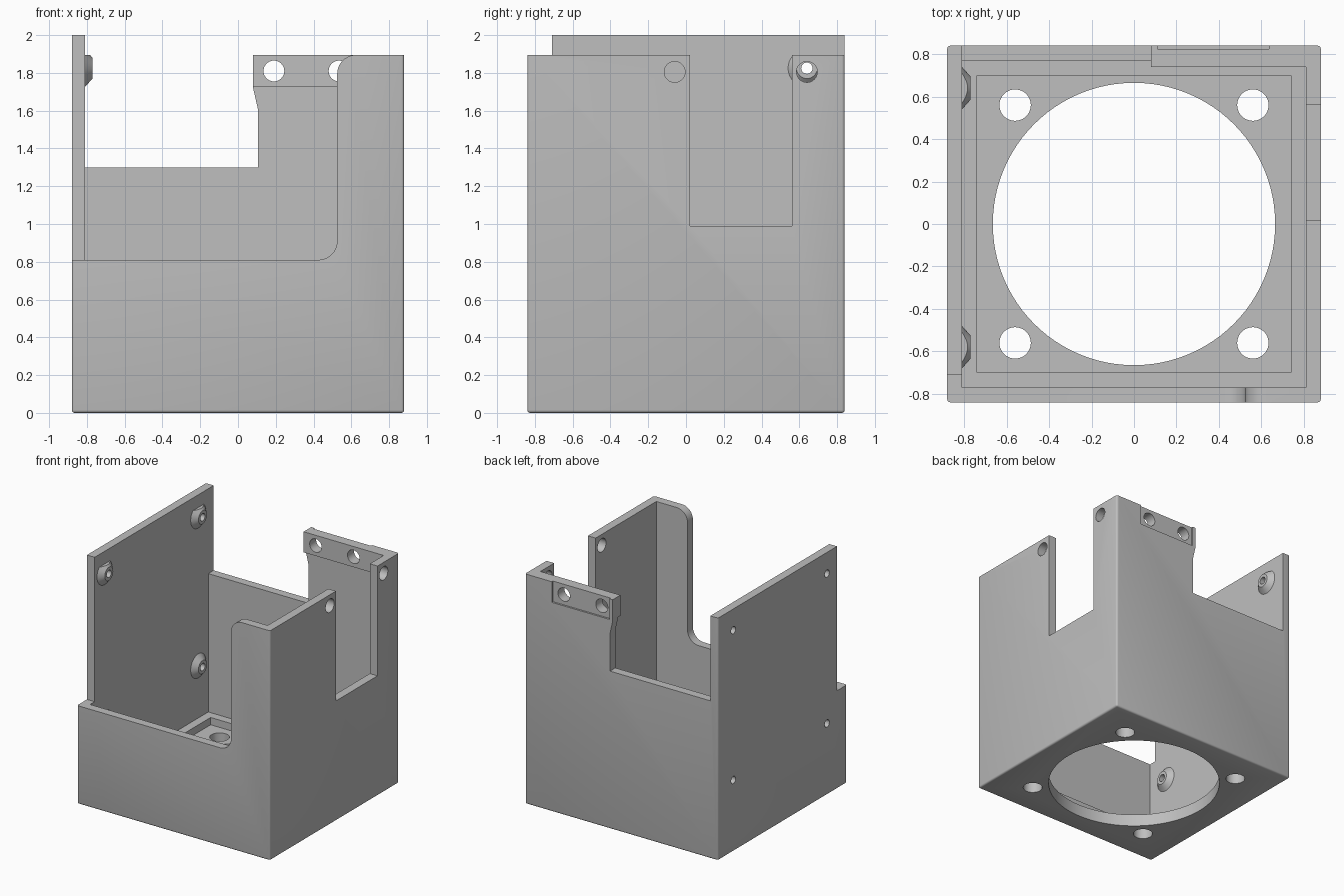
import bpy, bmesh, math
from mathutils import Vector, Matrix

if "Cube" in bpy.data.objects:
    bpy.data.objects.remove(bpy.data.objects["Cube"])

W, D, TOP = 0.88, 0.84, 1.895     # half width, half depth, main rim height
IX, IY = 0.81, 0.77               # inner half sizes

grey = bpy.data.materials.new("plain_grey")
grey.use_nodes = True
colour = (0.52, 0.52, 0.52, 1)
grey.diffuse_color = colour
grey.node_tree.nodes["Principled BSDF"].inputs["Base Color"].default_value = colour


def to_object(name, bm):
    bmesh.ops.recalc_face_normals(bm, faces=bm.faces)
    mesh = bpy.data.meshes.new(name)
    bm.to_mesh(mesh)
    bm.free()
    mesh.materials.append(grey)
    ob = bpy.data.objects.new(name, mesh)
    bpy.context.collection.objects.link(ob)
    return ob


def box(name, lo, hi, bevel=0):
    bm = bmesh.new()
    bmesh.ops.create_cube(bm, size=1)
    lo, hi = Vector(lo), Vector(hi)
    for v in bm.verts:
        v.co = (lo + hi) / 2 + v.co * (hi - lo)
    if bevel:
        bmesh.ops.bevel(bm, geom=bm.edges[:], offset=bevel, segments=3,
                        profile=0.5, affect='EDGES')
    return to_object(name, bm)


def prism(name, points, axis, start, end):
    """Extrude a closed profile (x,z) or (y,z) along axis y or x."""
    place = (lambda a, b: (a, start, b)) if axis == 'Y' else (lambda a, b: (start, a, b))
    bm = bmesh.new()
    face = bm.faces.new([bm.verts.new(place(*p)) for p in points])
    new = bmesh.ops.extrude_face_region(bm, geom=[face])["geom"]
    shift = Vector((0, end - start, 0)) if axis == 'Y' else Vector((end - start, 0, 0))
    bmesh.ops.translate(bm, vec=shift, verts=[g for g in new if isinstance(g, bmesh.types.BMVert)])
    return to_object(name, bm)


def cylinder(name, centre, axis, length, r1, r2=None, sides=40, clip=None):
    bm = bmesh.new()
    turn = {'X': Matrix.Rotation(math.pi / 2, 4, 'Y'),
            'Y': Matrix.Rotation(math.pi / 2, 4, 'X'), 'Z': Matrix()}[axis]
    bmesh.ops.create_cone(bm, cap_ends=True, segments=sides, radius1=r1,
                          radius2=r1 if r2 is None else r2, depth=length,
                          matrix=Matrix.Translation(centre) @ turn)
    if clip:
        cut = bmesh.ops.bisect_plane(bm, geom=bm.verts[:] + bm.edges[:] + bm.faces[:],
                                     plane_co=(0, 0, clip), plane_no=(0, 0, 1), clear_outer=True)
        edges = [e for e in cut["geom_cut"] if isinstance(e, bmesh.types.BMEdge)]
        bmesh.ops.edgeloop_fill(bm, edges=edges)
    return to_object(name, bm)


def arc(cx, cz, r, a0, a1, steps=10):
    angles = [math.radians(a0 + (a1 - a0) * i / steps) for i in range(steps + 1)]
    return [(cx + r * math.cos(a), cz + r * math.sin(a)) for a in angles]


def combine(tool, operation='DIFFERENCE'):
    mod = housing.modifiers.new("combine", 'BOOLEAN')
    mod.object, mod.operation, mod.solver = tool, operation, 'EXACT'
    bpy.context.view_layer.objects.active = housing
    bpy.ops.object.modifier_apply(modifier=mod.name)
    bpy.data.objects.remove(tool)


# Outer block and cavity with a stepped floor
housing = box("housing", (-W, -D, 0), (W, D, 2.2), bevel=0.015)
combine(box("cavity", (-IX, -IY, 0.16), (IX, IY, 3)))
combine(box("floor_recess", (-0.74, -0.70, 0.1), (0.74, 0.70, 1)))
combine(cylinder("bore", (0, 0, 0), 'Z', 1, 0.665, sides=96))
for x in (-0.56, 0.56):
    for y in (-0.56, 0.56):
        combine(cylinder("floor_hole", (x, y, 0), 'Z', 1, 0.074))

# Thickened strip at the top of the back wall
combine(box("mount_strip", (0.05, 0.74, 1.725), (0.85, 0.80, 2.1)), 'UNION')

# Front opening with rounded corners
front = [(-1, 0.81)] + arc(0.425, 0.91, 0.1, -90, 0) + arc(0.625, TOP - 0.1, 0.1, 180, 90)
combine(prism("front_opening", front + [(1, TOP), (1, 3), (-1, 3)], 'Y', -1, -0.71))

# Back opening and side notch
back = [(-IX, 1.3), (0.105, 1.3), (0.105, 1.61), (0.08, 1.72), (0.08, TOP), (1, TOP), (1, 3), (-IX, 3)]
combine(prism("back_opening", back, 'Y', 0.6, 1))
notch = [(-1, TOP), (0.02, TOP), (0.02, 0.99), (0.56, 0.99), (0.56, TOP), (1, TOP), (1, 3), (-1, 3)]
combine(prism("side_notch", notch, 'X', 0.6, 1))
combine(box("sheet_top", (-1, -1, 2), (1, 1, 3)))

# Shallow outer pocket and screw holes of the strip and side wall
combine(box("strip_pocket", (0.11, 0.825, 1.725), (0.635, 1, 2)))
for x in (0.19, 0.535):
    combine(cylinder("strip_hole", (x, 0.8, 1.81), 'Y', 0.4, 0.055))
for y in (-0.06, 0.64):
    combine(cylinder("side_hole", (0.85, y, 1.805), 'X', 0.3, 0.055))

# Conical screw bosses on the tall side wall
for y in (-0.58, 0.64):
    for z in (0.59, 1.825):
        combine(cylinder("boss", (-0.80, y, z), 'X', 0.06, 0.122, 0.055, clip=TOP), 'UNION')
        combine(cylinder("boss_hole", (-0.85, y, z), 'X', 0.4, 0.03, sides=24))

# Smooth curves, sharp edges
bpy.ops.object.select_all(action='DESELECT')
housing.select_set(True)
bpy.context.view_layer.objects.active = housing
bpy.ops.object.shade_smooth_by_angle(angle=math.radians(32))
